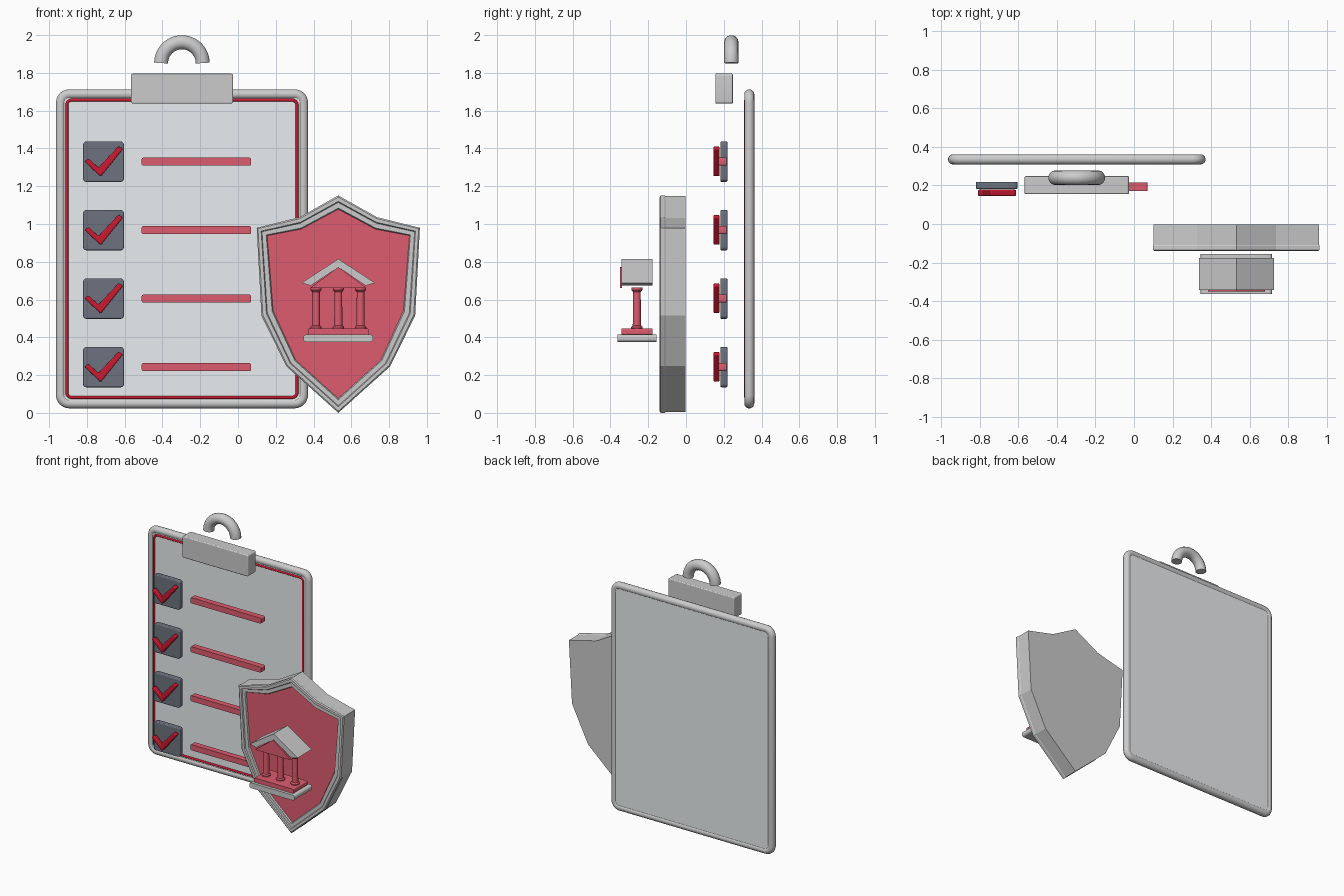
import bpy, bmesh, math

if "Cube" in bpy.data.objects:
    bpy.data.objects.remove(bpy.data.objects["Cube"])


def material(name, rgb):
    m = bpy.data.materials.new(name)
    m.diffuse_color = (*rgb, 1)
    m.use_nodes = True
    m.node_tree.nodes["Principled BSDF"].inputs["Base Color"].default_value = m.diffuse_color
    return m


PINK = material("soft_red", (0.73, 0.107, 0.156))
RED = material("deep_red", (0.58, 0.01, 0.03))
SLATE = material("slate", (0.15, 0.17, 0.21))
PAPER = material("paper", (0.82, 0.85, 0.87))


def add(name, mesh, mat=None, smooth=True):
    ob = bpy.data.objects.new(name, mesh)
    bpy.context.collection.objects.link(ob)
    if mat:
        mesh.materials.append(mat)
    if smooth:
        bpy.ops.object.select_all(action='DESELECT')
        ob.select_set(True)
        bpy.context.view_layer.objects.active = ob
        bpy.ops.object.shade_smooth_by_angle(angle=math.radians(35))
    return ob


def loft(name, loops, mat=None, smooth=True, cap_end=True):
    """Skin a list of equal-length 3D loops, capping the ends."""
    bm = bmesh.new()
    rows = [[bm.verts.new(p) for p in lp] for lp in loops]
    n = len(rows[0])
    for a, b in zip(rows, rows[1:]):
        for i in range(n):
            j = (i + 1) % n
            bm.faces.new((a[i], a[j], b[j], b[i]))
    bm.faces.new(rows[0])
    if cap_end:
        bm.faces.new(rows[-1])
    bmesh.ops.recalc_face_normals(bm, faces=bm.faces)
    me = bpy.data.meshes.new(name)
    bm.to_mesh(me)
    bm.free()
    return add(name, me, mat, smooth)


def prism(name, pts, y0, y1, mat=None, bevel=0):
    """Extrude an xz outline along y, with an optional rounded edge."""
    ob = loft(name, [[(x, y, z) for x, z in pts] for y in (y0, y1)], mat)
    if bevel:
        b = ob.modifiers.new("bevel", 'BEVEL')
        b.width, b.segments, b.limit_method = bevel, 3, 'ANGLE'
        b.angle_limit = math.radians(40)
    return ob


def rrect(x0, x1, z0, z1, r, seg=6):
    pts = []
    corners = [(x1 - r, z1 - r), (x0 + r, z1 - r), (x0 + r, z0 + r), (x1 - r, z0 + r)]
    for k, (cx, cz) in enumerate(corners):
        for i in range(seg + 1):
            a = math.pi / 2 * (k + i / seg)
            pts.append((cx + r * math.cos(a), cz + r * math.sin(a)))
    return pts


def tube(name, pts, y, radius, cyclic, mat=None):
    cu = bpy.data.curves.new(name + "_path", 'CURVE')
    cu.dimensions = '3D'
    cu.bevel_depth, cu.bevel_resolution, cu.use_fill_caps = radius, 5, True
    sp = cu.splines.new('POLY')
    sp.points.add(len(pts) - 1)
    for p, (x, z) in zip(sp.points, pts):
        p.co = (x, y, z, 1)
    sp.use_cyclic_u = cyclic
    tmp = bpy.data.objects.new(name + "_path", cu)
    bpy.context.collection.objects.link(tmp)
    dg = bpy.context.evaluated_depsgraph_get()
    me = bpy.data.meshes.new_from_object(tmp.evaluated_get(dg))
    bpy.data.objects.remove(tmp)
    me.materials.clear()
    return add(name, me, mat)


# Clipboard: sheet, tubular frame, thin red trim
prism("board_sheet", rrect(-0.937, 0.343, 0.05, 1.687, 0.045), 0.315, 0.355, PAPER)
tube("board_frame", rrect(-0.938, 0.345, 0.05, 1.687, 0.045), 0.335, 0.0265, True)
tube("board_trim", rrect(-0.906, 0.312, 0.082, 1.656, 0.025), 0.316, 0.008, True, RED)

# Clip block and hanging loop
prism("clip_block", rrect(-0.567, -0.026, 1.637, 1.796, 0.012), 0.155, 0.248, None, 0.006)
arc = [(-0.297 + 0.11 * math.cos(math.pi * i / 24), 1.852 + 0.11 * math.sin(math.pi * i / 24))
       for i in range(25)]
tube("clip_loop", arc, 0.24, 0.038, False)

# Checklist rows: box, tick and line
tick = [(-0.10, 0.0), (-0.08, 0.018), (-0.027, -0.032), (0.08, 0.082), (0.104, 0.068), (-0.015, -0.08)]
for i in range(4):
    z = 1.33 - 0.3625 * i
    prism(f"check_box_{i+1}", rrect(-0.82, -0.604, z - 0.107, z + 0.107, 0.018),
          0.182, 0.219, SLATE, 0.006)
    prism(f"tick_{i+1}", [(-0.712 + a, z + b) for a, b in tick], 0.145, 0.178, RED, 0.007)
    prism(f"list_line_{i+1}", rrect(-0.51, 0.07, z - 0.021, z + 0.021, 0.01), 0.171, 0.214, PINK)

# Shield: half outlines mirrored about its centre line
CX = 0.531
OUTER = [(0, 1.151), (0.205, 1.036), (0.432, 0.98), (0.407, 0.515), (0.275, 0.247), (0, 0.0)]
INNER = [(0, 1.077), (0.197, 0.972), (0.376, 0.938), (0.344, 0.54), (0.225, 0.28), (0, 0.077)]


def shield_loop(t, y):
    half = [(a[0] + (b[0] - a[0]) * t, a[1] + (b[1] - a[1]) * t) for a, b in zip(OUTER, INNER)]
    full = half + [(-x, z) for x, z in half[-2:0:-1]]
    return [(CX + x, y, z) for x, z in full]


profile = [(0.05, -0.002), (0.05, -0.108), (0, -0.113), (0, -0.134), (0.12, -0.14),
           (0.42, -0.14), (0.5, -0.132), (0.9, -0.132), (1.0, -0.12)]
loft("shield_body", [shield_loop(t, y) for t, y in profile], None, False)
loft("shield_panel", [shield_loop(0.99, -0.10), shield_loop(0.99, -0.123)], PINK, False)

# Temple emblem: stepped base
prism("temple_base", rrect(0.346, 0.716, 0.375, 0.415, 0.017), -0.362, -0.156)
prism("temple_step", rrect(0.37, 0.692, 0.413, 0.447, 0.008), -0.341, -0.177, PINK)

# Columns with turned feet and capitals
turned = [(0.03, 0.445), (0.03, 0.455), (0.022, 0.463), (0.02, 0.64), (0.029, 0.65), (0.029, 0.664)]
for i in range(3):
    cx = CX + (i - 1) * 0.118
    rings = [[(cx + r * math.cos(math.tau * k / 24), -0.26 + r * math.sin(math.tau * k / 24), z)
              for k in range(24)] for r, z in turned]
    loft(f"column_{i+1}", rings, PINK)

# Gable roof with red pediment on its face
roof = [(-0.195, 0.688), (0, 0.815), (0.195, 0.688), (0.145, 0.674), (0, 0.771), (-0.145, 0.674)]
prism("temple_roof", [(CX + x, z) for x, z in roof], -0.341, -0.177)
prism("pediment", [(CX - 0.148, 0.662), (CX, 0.772), (CX + 0.148, 0.662)], -0.35, -0.338, PINK)
